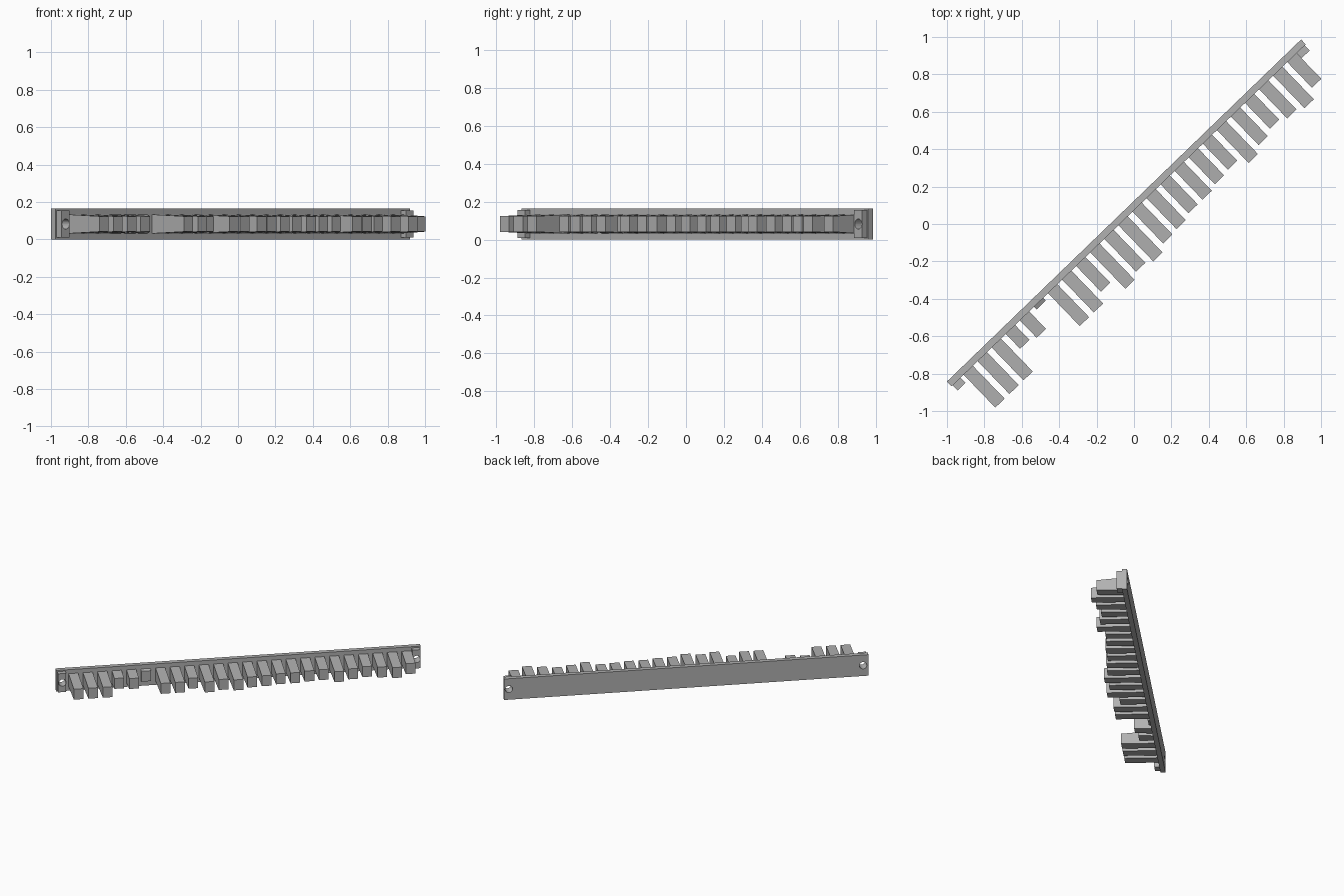
import bpy, bmesh, math
from mathutils import Matrix, Vector

if "Cube" in bpy.data.objects:
    bpy.data.objects.remove(bpy.data.objects["Cube"], do_unlink=True)

LENGTH, HEIGHT = 2.632, 0.165
MID = HEIGHT / 2
RAIL, TAB = 0.036, 0.074
# Local frame: x along the rail, -y out of its toothed face
PLACE = Matrix.Translation((-1.0, -0.842, 0)) @ Matrix.Rotation(math.radians(44.0), 4, 'Z')

grey = bpy.data.materials.new("plain grey")
grey.use_nodes = True
colour = (0.44, 0.44, 0.44, 1)
grey.diffuse_color = colour
grey.node_tree.nodes["Principled BSDF"].inputs["Base Color"].default_value = colour


def add_object(name, bm):
    bmesh.ops.recalc_face_normals(bm, faces=bm.faces)
    mesh = bpy.data.meshes.new(name)
    bm.to_mesh(mesh)
    bm.free()
    mesh.materials.append(grey)
    obj = bpy.data.objects.new(name, mesh)
    obj.matrix_world = PLACE
    bpy.context.collection.objects.link(obj)
    return obj


def block(name, u0, u1, v0, v1, half_back, half_front):
    """Box from u0 to u1 along the rail, v0 to v1 outward, tapering in height."""
    bm = bmesh.new()
    bmesh.ops.create_cube(bm, size=1)
    for vert in bm.verts:
        front = vert.co.y < 0
        half = half_front if front else half_back
        vert.co = Vector((u1 if vert.co.x > 0 else u0,
                          -v1 if front else -v0,
                          MID + math.copysign(half, vert.co.z)))
    return add_object(name, bm)


def drill(obj, u):
    """Cut a round screw hole through the part."""
    bm = bmesh.new()
    bmesh.ops.create_cone(bm, cap_ends=True, segments=24, radius1=0.027, radius2=0.027, depth=0.4,
                          matrix=Matrix.Translation((u, 0, MID)) @ Matrix.Rotation(math.pi / 2, 4, 'X'))
    cutter = add_object("hole_cutter", bm)
    cutter.hide_render = True
    mod = obj.modifiers.new("hole", 'BOOLEAN')
    mod.object, mod.operation, mod.solver = cutter, 'DIFFERENCE', 'EXACT'
    bpy.context.view_layer.objects.active = obj
    bpy.ops.object.modifier_apply(modifier=mod.name)
    bpy.data.objects.remove(cutter, do_unlink=True)


# Back rail and the two screw tabs
rail = block("rail", 0, LENGTH, 0, RAIL, MID, MID)
for name, start in (("left_tab", LENGTH - 0.066), ("right_tab", 0.008)):
    tab = block(name, start, start + 0.058, RAIL, TAB, 0.073, 0.073)
    hole = start + 0.031
    drill(rail, hole)
    drill(tab, hole)

# Row of tapered teeth, each with its own reach
REACH = (0.28, 0.28, 0.28, 0.146, 0.165, 0.056, 0.28, 0.28, 0.226, 0.306, 0.28, 0.304,
         0.272, 0.266, 0.25, 0.25, 0.236, 0.229, 0.28, 0.248, 0.227, 0.252, 0.277, 0.226)
for i, reach in enumerate(REACH):
    u = 0.089 + 0.1046 * i
    block(f"tooth_{i + 1}", u, u + 0.069, RAIL - 0.002, reach, 0.051, 0.041)
